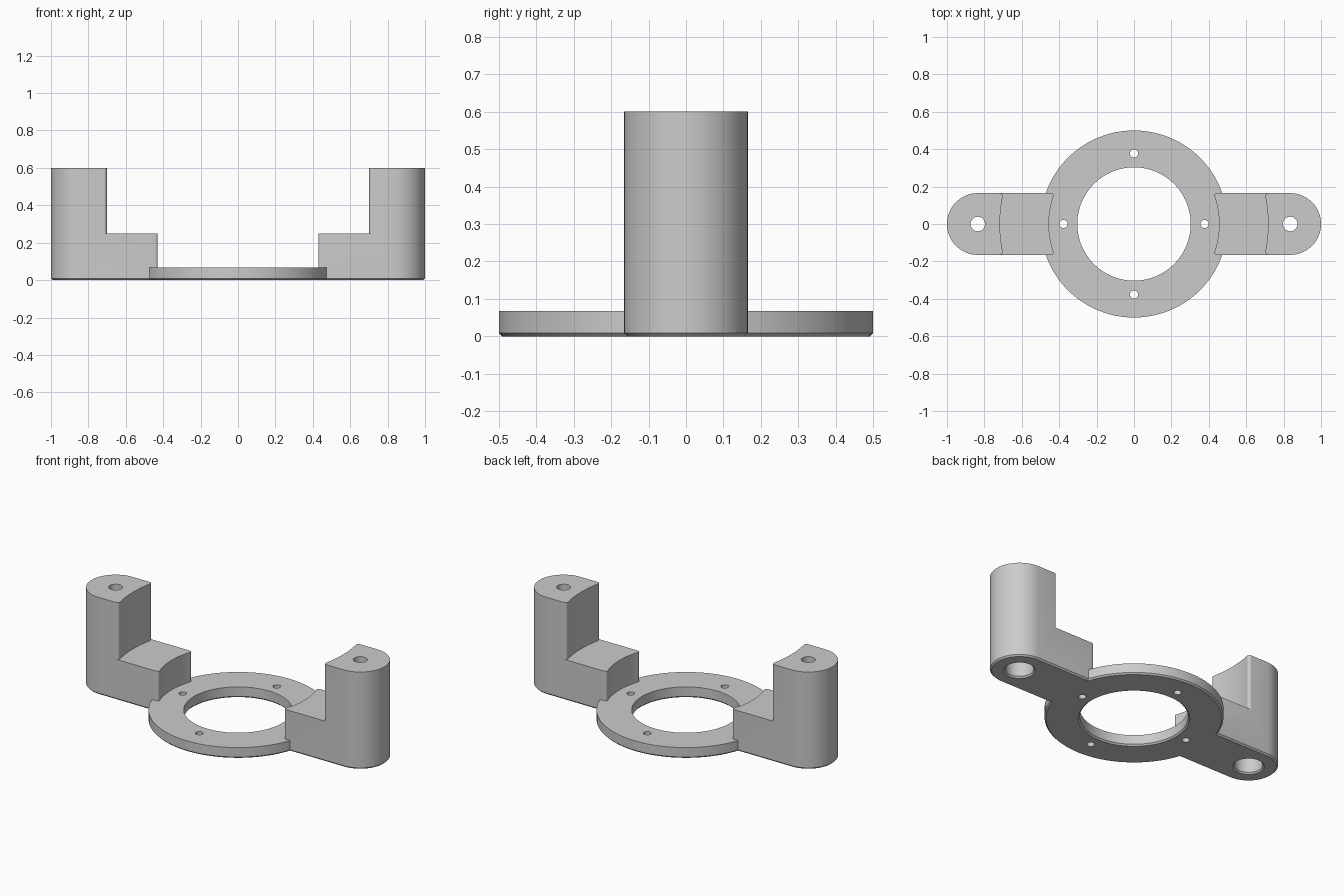
import bpy, bmesh
from math import pi, sin, cos, asin, radians
from mathutils import Matrix

if "Cube" in bpy.data.objects:
    bpy.data.objects.remove(bpy.data.objects["Cube"], do_unlink=True)

HALF_W = 0.165          # half width of an arm
END_X = 1.0 - HALF_W    # centre of the rounded arm end
CHAMFER = 0.009
RING_H, STEP_H, POST_H = 0.067, 0.25, 0.6

grey = bpy.data.materials.new("plain grey")
grey.use_nodes = True
colour = (0.6, 0.6, 0.6, 1)
grey.diffuse_color = colour
grey.node_tree.nodes["Principled BSDF"].inputs["Base Color"].default_value = colour


def add_object(name, bm):
    bmesh.ops.recalc_face_normals(bm, faces=bm.faces)
    mesh = bpy.data.meshes.new(name)
    bm.to_mesh(mesh)
    bm.free()
    mesh.materials.append(grey)
    obj = bpy.data.objects.new(name, mesh)
    bpy.context.collection.objects.link(obj)
    return obj


def prism(name, outline, z0, z1, chamfer=0, round_corners=()):
    """Extrude an outline, rounding chosen corners and chamfering the bottom rim."""
    bm = bmesh.new()
    verts = [bm.verts.new((x, y, z0)) for x, y in outline]
    bm.faces.new(verts)
    if round_corners:
        bmesh.ops.bevel(bm, geom=[verts[i] for i in round_corners], offset=0.02,
                        segments=5, profile=0.5, affect='VERTICES')
    ext = bmesh.ops.extrude_face_region(bm, geom=bm.faces[:])
    top = [g for g in ext["geom"] if isinstance(g, bmesh.types.BMVert)]
    bmesh.ops.translate(bm, verts=top, vec=(0, 0, z1 - z0))
    if chamfer:
        rim = [e for e in bm.edges if all(abs(v.co.z - z0) < 1e-5 for v in e.verts)]
        bmesh.ops.bevel(bm, geom=rim, offset=chamfer, segments=1, affect='EDGES')
    return add_object(name, bm)


def circle(radius, n):
    return [(radius * cos(2 * pi * i / n), radius * sin(2 * pi * i / n)) for i in range(n)]


def arm_outline(inner_radius, side):
    """Round outer end, concave inner end concentric with the ring."""
    end = [(END_X + HALF_W * cos(a), HALF_W * sin(a))
           for a in (-pi / 2 + pi * i / 32 for i in range(33))]
    half = asin(HALF_W / inner_radius)
    inner = [(inner_radius * cos(a), inner_radius * sin(a))
             for a in (half - 2 * half * i / 12 for i in range(13))]
    return [(side * x, y) for x, y in end + inner], (33, 45)


def cutter(name, x, y, z0, z1, r0, r1, n):
    bm = bmesh.new()
    bmesh.ops.create_cone(bm, cap_ends=True, segments=n, radius1=r0, radius2=r1,
                          depth=z1 - z0, matrix=Matrix.Translation((x, y, (z0 + z1) / 2)))
    return add_object(name, bm)


def combine(target, tool, operation):
    mod = target.modifiers.new(operation.lower(), 'BOOLEAN')
    mod.operation, mod.solver, mod.object = operation, 'EXACT', tool
    bpy.context.view_layer.objects.active = target
    bpy.ops.object.modifier_apply(modifier=mod.name)
    bpy.data.objects.remove(tool, do_unlink=True)


def bore(target, x, y, z1, radius, n, flare=0):
    """Cut a hole up from below, with an optional chamfered mouth."""
    combine(target, cutter("hole_cutter", x, y, -0.1, z1, radius, radius, n), 'DIFFERENCE')
    if flare:
        combine(target, cutter("mouth_cutter", x, y, -flare, flare,
                               radius + 2 * flare, radius, n), 'DIFFERENCE')


# Flat base ring
bracket = prism("mounting_bracket", circle(0.5, 96), 0, RING_H, CHAMFER)

# Stepped arm on each side: low step, then tall post
for side in (1, -1):
    outline, corners = arm_outline(0.455, side)
    arm = prism("arm_step", outline, 0, STEP_H, CHAMFER, corners)
    outline, corners = arm_outline(0.717, side)
    combine(arm, prism("arm_post", outline, STEP_H, POST_H, 0, corners), 'UNION')
    combine(bracket, arm, 'UNION')

# Centre opening, bolt holes, and counterbored screw holes in the posts
bore(bracket, 0, 0, 0.1, 0.303, 96, CHAMFER)
for k in range(4):
    bore(bracket, 0.377 * cos(k * pi / 2), 0.377 * sin(k * pi / 2), 0.1, 0.022, 24)
for side in (1, -1):
    bore(bracket, side * END_X, 0, 0.45, 0.08, 40, CHAMFER)
    bore(bracket, side * END_X, 0, 0.7, 0.039, 32)

# Smooth round walls, sharp edges
bpy.ops.object.select_all(action='DESELECT')
bracket.select_set(True)
bpy.context.view_layer.objects.active = bracket
bpy.ops.object.shade_smooth_by_angle(angle=radians(30))
